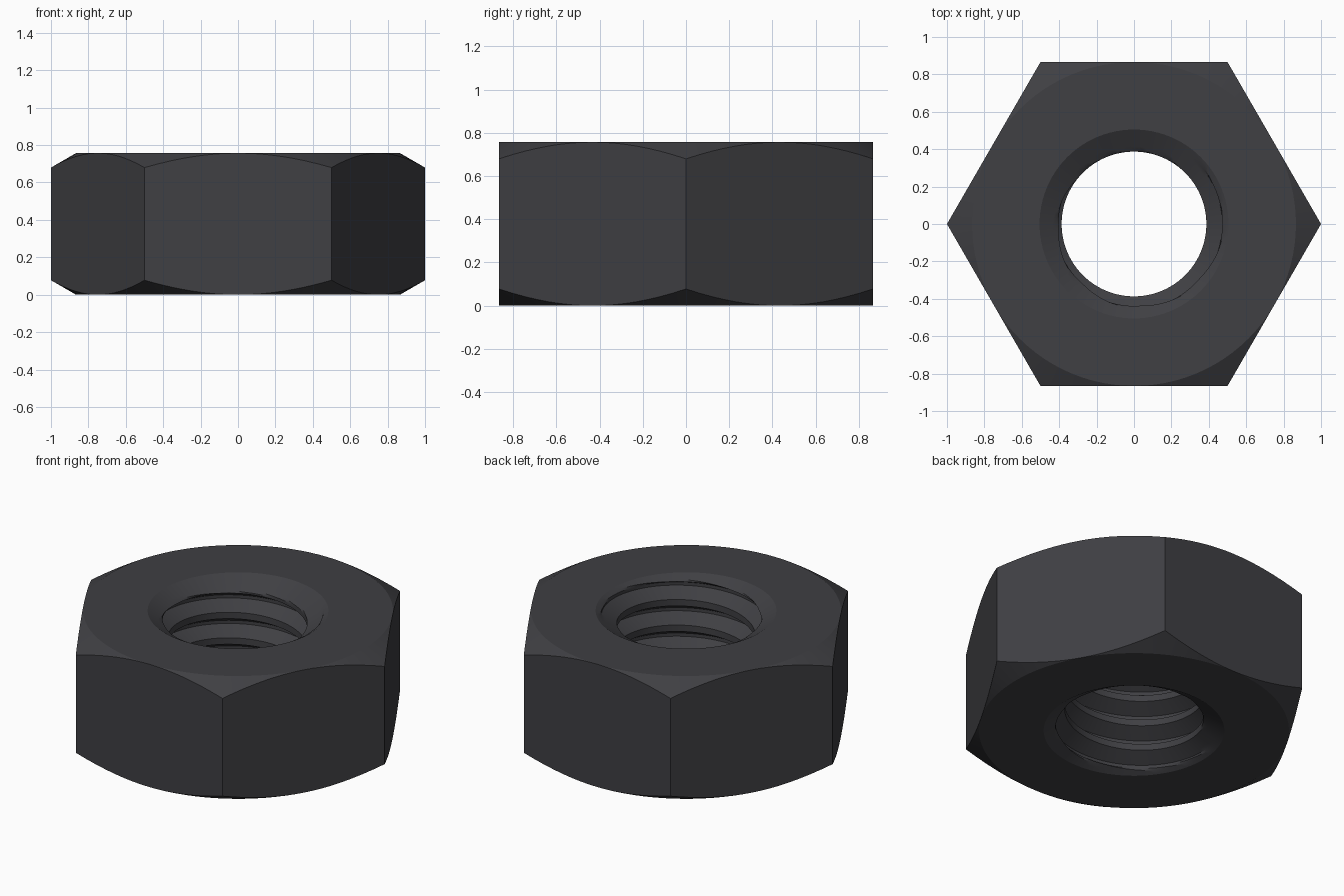
import bpy, bmesh, math

if "Cube" in bpy.data.objects:
    bpy.data.objects.remove(bpy.data.objects["Cube"])

A = math.sqrt(3) / 2          # half width across flats
H = 0.757                     # nut height
T = math.tan(math.radians(30))
P = 0.1575                    # thread pitch
R_MINOR, R_MAJOR, R_SINK = 0.387, 0.472, 0.505
N = 96                        # columns around the axis
STEP = 16                     # rows per thread pitch
START = H - 0.02 - 0.625 * P - P * 25 / 360   # thread phase


def thread_radius(k, z):
    """Thread profile in row units, opened up by the countersinks."""
    k %= STEP
    if k <= 4:
        r = R_MINOR
    elif k < 9:
        r = R_MINOR + (R_MAJOR - R_MINOR) * (k - 4) / 5
    elif k <= 11:
        r = R_MAJOR
    else:
        r = R_MAJOR - (R_MAJOR - R_MINOR) * (k - 11) / 5
    return max(r, R_SINK - min(z, H - z) / T)


def column(i):
    """Radius / height points of the nut's section at one angle."""
    ang = 2 * math.pi * i / N
    rim = A / math.cos(ang % (math.pi / 3) - math.pi / 6)
    drop = (rim - A) * T
    # outside: top face, corner chamfer, flat, corner chamfer, bottom face
    pts = [(R_SINK, H), (A, H), (rim, H - drop), (rim, drop), (A, 0), (R_SINK, 0)]
    # inside: helical thread rows, clamped to the nut's height
    for k in range(-STEP * 7, STEP * 2 + 1):
        z = min(max(START + P * (k / STEP + i / N), 0), H)
        pts.append((thread_radius(k, z), z))
    return [(r * math.cos(ang), r * math.sin(ang), z) for r, z in pts]


# Loft the section all the way round
bm = bmesh.new()
cols = [[bm.verts.new(p) for p in column(i)] for i in range(N + 1)]
for a, b in zip(cols, cols[1:]):
    for j in range(len(a) - 1):
        bm.faces.new((a[j], a[j + 1], b[j + 1], b[j]))
bmesh.ops.remove_doubles(bm, verts=bm.verts[:], dist=1e-4)
bmesh.ops.dissolve_degenerate(bm, edges=bm.edges[:], dist=1e-5)
bmesh.ops.recalc_face_normals(bm, faces=bm.faces[:])
mesh = bpy.data.meshes.new("hex_nut")
bm.to_mesh(mesh)
bm.free()

nut = bpy.data.objects.new("hex_nut", mesh)
bpy.context.collection.objects.link(nut)
bpy.context.view_layer.objects.active = nut
nut.select_set(True)
bpy.ops.object.shade_smooth_by_angle(angle=math.radians(20))

# Dark steel finish
mat = bpy.data.materials.new("dark_steel")
mat.diffuse_color = (0.05, 0.05, 0.056, 1)
mat.use_nodes = True
mat.node_tree.nodes["Principled BSDF"].inputs["Base Color"].default_value = mat.diffuse_color
mesh.materials.append(mat)
